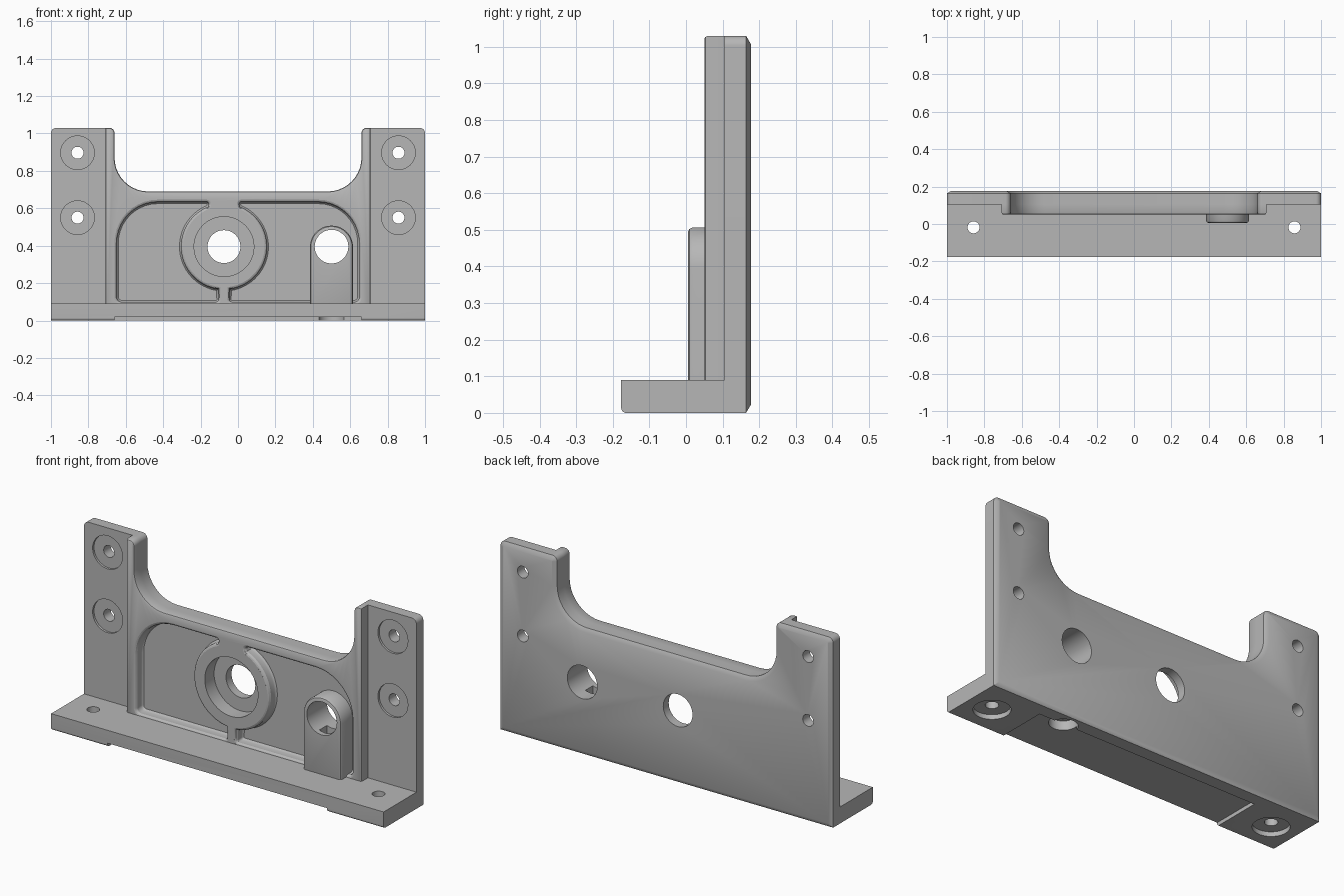
import bpy, bmesh, math
from mathutils import Vector

cube = bpy.data.objects.get("Cube")
if cube:
    bpy.data.objects.remove(cube, do_unlink=True)

grey = bpy.data.materials.new("plain_grey")
grey.use_nodes = True
grey.diffuse_color = (0.47, 0.47, 0.47, 1)
grey.node_tree.nodes["Principled BSDF"].inputs["Base Color"].default_value = (0.47, 0.47, 0.47, 1)


def rounded(corners, steps=10):
    """Closed 2D outline from (u, v, radius) corners."""
    out = []
    for i, (u, v, r) in enumerate(corners):
        p = Vector((u, v))
        if r == 0:
            out.append(p)
            continue
        a = (Vector(corners[i - 1][:2]) - p).normalized()
        b = (Vector(corners[(i + 1) % len(corners)][:2]) - p).normalized()
        half = a.angle(b) / 2
        c = p + (a + b).normalized() * r / math.sin(half)
        d0 = p + a * r / math.tan(half) - c
        d1 = p + b * r / math.tan(half) - c
        start = math.atan2(d0.y, d0.x)
        turn = math.atan2(d0.x * d1.y - d0.y * d1.x, d0.dot(d1))
        for k in range(steps + 1):
            t = start + turn * k / steps
            out.append(c + r * Vector((math.cos(t), math.sin(t))))
    return out


def offset(outline, dist):
    """Grow (or shrink, if negative) a closed outline."""
    n = len(outline)
    area = sum(outline[i - 1].x * p.y - outline[i - 1].y * p.x for i, p in enumerate(outline))
    sign = 1 if area > 0 else -1
    res = []
    for i, p in enumerate(outline):
        e0 = (p - outline[i - 1]).normalized()
        e1 = (outline[(i + 1) % n] - p).normalized()
        n0, n1 = Vector((e0.y, -e0.x)), Vector((e1.y, -e1.x))
        res.append(p + (n0 + n1) * sign * dist / max(0.3, 1 + n0.dot(n1)))
    return res


def loft(name, outline, layers, axis="y"):
    """Solid through (depth, offset) copies of an outline along an axis."""
    place = {"x": lambda p, d: (d, p.x, p.y),
             "y": lambda p, d: (p.x, d, p.y),
             "z": lambda p, d: (p.x, p.y, d)}[axis]
    bm = bmesh.new()
    rings = [[bm.verts.new(place(p, d)) for p in offset(outline, o)] for d, o in layers]
    bm.faces.new(rings[0][::-1])
    bm.faces.new(rings[-1])
    for r0, r1 in zip(rings, rings[1:]):
        for i in range(len(outline)):
            bm.faces.new((r0[i - 1], r0[i], r1[i], r1[i - 1]))
    if bm.calc_volume(signed=True) < 0:
        bmesh.ops.reverse_faces(bm, faces=bm.faces)
    mesh = bpy.data.meshes.new(name)
    bm.to_mesh(mesh)
    bm.free()
    mesh.materials.append(grey)
    ob = bpy.data.objects.new(name, mesh)
    bpy.context.collection.objects.link(ob)
    return ob


def box(name, x0, x1, y0, y1, z0, z1):
    return loft(name, rounded([(x0, z0, 0), (x1, z0, 0), (x1, z1, 0), (x0, z1, 0)]),
                [(y0, 0), (y1, 0)])


def rod(name, u, v, r, d0, d1, axis="y"):
    ring = [Vector((u + r * math.cos(k * math.tau / 48), v + r * math.sin(k * math.tau / 48)))
            for k in range(48)]
    return loft(name, ring, [(d0, 0), (d1, 0)], axis)


def cut(cutter, *targets):
    for target in targets:
        mod = target.modifiers.new("cut", "BOOLEAN")
        mod.operation, mod.object, mod.solver = "DIFFERENCE", cutter, "MANIFOLD"
        bpy.context.view_layer.objects.active = target
        bpy.ops.object.modifier_apply(modifier=mod.name)
    bpy.data.objects.remove(cutter, do_unlink=True)


# Back plate with a wide notch in its top and a chamfered back
half = [(1, 0, 0), (1, 1.03, 0.028), (0.66, 1.03, 0.028), (0.66, 0.69, 0.18)]
mirrored = [(-x, z, r) for x, z, r in reversed(half)]
plate = loft("back_plate", rounded(half + mirrored),
             [(0.105, 0), (0.164, 0), (0.177, -0.022)])

# Raised rim on the front, following the notch
half = [(0.708, 0.05, 0), (0.708, 1.03, 0)] + half[2:]
mirrored = [(-x, z, r) for x, z, r in reversed(half)]
rim = loft("front_rim", rounded(half + mirrored),
           [(0.05, -0.008), (0.053, -0.003), (0.06, 0), (0.106, 0)])

# Two pockets through the rim that leave a ring and its ribs standing
cx, cz = -0.075, 0.395
for s in (-1, 1):
    arc = [(cx + s * 0.23 * math.cos(math.radians(a)),
            cz + 0.23 * math.sin(math.radians(a)), 0) for a in range(68, -83, -5)]
    pocket = rounded([(s * 0.648, 0.1, 0.025), (s * 0.648, 0.633, 0.22),
                      (cx + s * 0.075, 0.633, 0.012)] + arc + [(cx + s * 0.03, 0.1, 0.012)])
    cut(loft("pocket_cut", pocket,
             [(0.03, 0.013), (0.0501, 0.013), (0.053, 0.006), (0.062, 0),
              (0.094, 0), (0.101, -0.003), (0.105, -0.008), (0.12, -0.008)]), rim)

# Base flange with a shallow relief underneath
flange = loft("base_flange",
              rounded([(-0.177, 0, 0.014), (0.106, 0, 0), (0.106, 0.09, 0), (-0.177, 0.09, 0)]),
              [(-1, 0), (1, 0)], "x")
cut(box("relief_cut", -0.66, 0.66, -0.4, 0.095, -0.2, 0.02), flange)

# Arched boss
boss = loft("arched_boss",
            rounded([(0.385, 0.06, 0), (0.615, 0.06, 0), (0.615, 0.507, 0.114),
                     (0.385, 0.507, 0.114)], 14),
            [(0.006, -0.012), (0.009, -0.005), (0.018, 0), (0.106, 0)])

# Ring bore and boss bore
cut(rod("ring_recess", cx, cz, 0.16, -0.1, 0.13), rim, plate)
cut(rod("ring_hole", cx, cz, 0.088, -0.1, 0.4), plate)
cut(rod("boss_hole", 0.5, cz, 0.09, -0.1, 0.4), boss, plate)

# Square slot under the boss bore, opening to a round hole below
cut(box("slot_cut", 0.465, 0.535, 0.035, 0.1, 0.055, 0.34), boss, rim, flange)
cut(rod("slot_entry", 0.5, 0.078, 0.07, -0.1, 0.07, "z"), boss, rim, flange, plate)

# Screw holes with shallow recesses
for s in (-1, 1):
    for z in (0.55, 0.897):
        cut(rod("wing_recess", s * 0.858, z, 0.09, -0.1, 0.117), plate)
        cut(rod("wing_hole", s * 0.858, z, 0.032, -0.1, 0.4), plate)
    cut(rod("base_recess", s * 0.858, -0.018, 0.09, -0.1, 0.025, "z"), flange)
    cut(rod("base_hole", s * 0.858, -0.018, 0.032, -0.1, 0.3, "z"), flange)

bpy.ops.object.select_all(action="DESELECT")
for part in (plate, rim, flange, boss):
    part.select_set(True)
bpy.ops.object.shade_smooth_by_angle(angle=math.radians(32))
